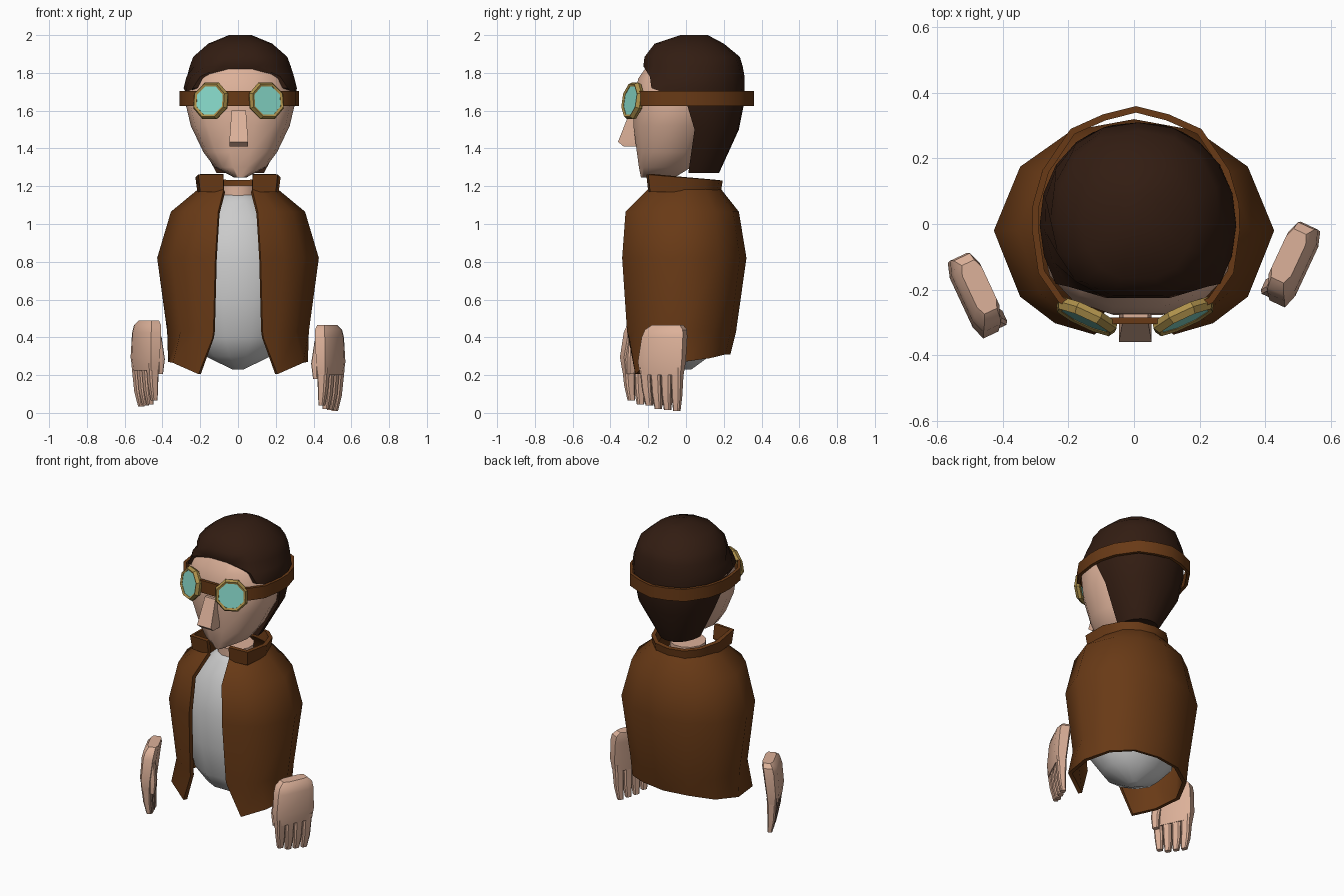
import bpy, bmesh, math
from mathutils import Matrix

if "Cube" in bpy.data.objects:
    bpy.data.objects.remove(bpy.data.objects["Cube"])


def material(name, rgb):
    m = bpy.data.materials.new(name)
    m.diffuse_color = (*rgb, 1)
    m.use_nodes = True
    m.node_tree.nodes["Principled BSDF"].inputs["Base Color"].default_value = m.diffuse_color
    return m


SKIN = material("skin", (0.72, 0.44, 0.32))
HAIR = material("dark_hair", (0.032, 0.012, 0.006))
LEATHER = material("leather", (0.14, 0.042, 0.008))
BRASS = material("brass", (0.42, 0.28, 0.07))
GLASS = material("glass", (0.24, 0.68, 0.58))


def ring(z, w, front, back, cx=0, n=12, p=1.0, a0=None):
    """Rounded cross-section; with a0 it is an arc (boxy in front only) leaving the front open."""
    cy, ry = (front + back) / 2, (back - front) / 2

    def power(v, e):
        return math.copysign(abs(v) ** e, v)
    if a0 is None:
        angles = [2 * math.pi * (i + 0.5) / n for i in range(n)]
        return [(cx + w * power(math.sin(a), p), cy - ry * power(math.cos(a), p), z) for a in angles]
    a, b = math.radians(a0), math.radians(360 - a0)
    angles = [a + (b - a) * i / (n - 1) for i in range(n)]
    return [(cx + w * power(math.sin(a), p if math.cos(a) > 0 else 0.9), cy - ry * math.cos(a), z)
            for a in angles]


def mirrored(half):
    """Half outline on +x, front to back, ending on x = 0; returns the full outline."""
    return half + [(-x, y, z) for x, y, z in reversed(half[:-1])]


def loft(bm, rows, closed=True, caps=True):
    """Skin cross-sections listed from bottom to top."""
    rows = [[bm.verts.new(c) for c in r] for r in rows]
    n = len(rows[0])
    for lo, hi in zip(rows, rows[1:]):
        for j in range(n if closed else n - 1):
            k = (j + 1) % n
            bm.faces.new((lo[j], lo[k], hi[k], hi[j]))
    if caps:
        bm.faces.new(rows[0][::-1])
        bm.faces.new(rows[-1])


def finish(name, bm, mat=None, thick=0, angle=35):
    me = bpy.data.meshes.new(name)
    bm.to_mesh(me)
    bm.free()
    ob = bpy.data.objects.new(name, me)
    bpy.context.collection.objects.link(ob)
    if mat:
        me.materials.append(mat)
    bpy.ops.object.select_all(action='DESELECT')
    ob.select_set(True)
    bpy.context.view_layer.objects.active = ob
    if thick:
        s = ob.modifiers.new("thickness", 'SOLIDIFY')
        s.thickness, s.offset = thick, -1
        bpy.ops.object.modifier_apply(modifier=s.name)
    bpy.ops.object.shade_smooth_by_angle(angle=math.radians(angle))
    return ob


def solid(name, rows, mat=None, **kw):
    bm = bmesh.new()
    loft(bm, rows)
    return finish(name, bm, mat, **kw)


def shell(name, rows, mat, thick, closed=False, angle=35):
    bm = bmesh.new()
    loft(bm, rows, closed, caps=False)
    return finish(name, bm, mat, thick, angle)


# Head: narrow chin, wide temples
HX = 0.012
solid("head", [ring(z, w, f, b, HX, 14, 0.85) for z, w, f, b in [
    (1.245, 0.03, -0.24, -0.06), (1.30, 0.135, -0.252, 0.03), (1.38, 0.195, -0.264, 0.08),
    (1.52, 0.262, -0.283, 0.15), (1.66, 0.295, -0.28, 0.2), (1.77, 0.265, -0.258, 0.2),
    (1.85, 0.19, -0.2, 0.15)]], SKIN, angle=50)

# Nose: wedge
solid("nose", [[(sx * w + 0.004, y, z) for sx, y in ((-1, f), (1, f), (1, -0.2), (-1, -0.2))]
               for z, w, f in [(1.41, 0.048, -0.33), (1.435, 0.05, -0.36), (1.60, 0.038, -0.295)]], SKIN)

# Neck: short stub, the head floats just above it
solid("neck", [ring(z, 0.11, -0.13, 0.09) for z in (1.1, 1.205)], SKIN)

# Hair: block behind the ears that closes over the forehead
solid("hair", [ring(z, w, f, b, HX, 15, 0.75, a0) for z, w, f, b, a0 in [
    (1.27, 0.125, -0.15, 0.175, 90), (1.50, 0.25, -0.19, 0.28, 90),
    (1.65, 0.295, -0.31, 0.31, 90), (1.72, 0.3, -0.3, 0.31, 52),
    (1.78, 0.287, -0.265, 0.31, 42), (1.835, 0.268, -0.235, 0.3, 15),
    (1.885, 0.25, -0.225, 0.285, 12), (1.955, 0.17, -0.17, 0.2, 12),
    (2.0, 0.06, -0.03, 0.115, 12)]], HAIR, angle=50)

# Goggle strap: closed band, pointed at the back
strap = [(0.09, -0.305), (0.235, -0.24), (0.298, -0.15), (0.317, -0.02), (0.315, 0.06),
         (0.285, 0.165), (0.2, 0.29), (0.1, 0.335), (0, 0.36)]
shell("goggle_strap", [[(x + 0.006, y, z) for x, y, z in mirrored([(x, y, h) for x, y in strap])]
                       for h in (1.625, 1.705)], LEATHER, 0.02, closed=True)

# Goggle rims and lenses, tipped slightly upward
for s, side in ((-1, "left"), (1, "right")):
    place = (Matrix.Translation((s * 0.148 + 0.003, -0.283, 1.652))
             @ Matrix.Rotation(s * math.radians(25), 4, 'Z')
             @ Matrix.Rotation(math.radians(81), 4, 'X')
             @ Matrix.Rotation(math.pi / 8, 4, 'Z'))
    bm = bmesh.new()
    profile = [(0.08, -0.018), (0.1, -0.018), (0.106, 0.0), (0.094, 0.02), (0.081, 0.014), (0.08, -0.018)]
    loft(bm, [[(r * math.cos(i * math.pi / 4), r * math.sin(i * math.pi / 4), h) for i in range(8)]
              for r, h in profile], caps=False)
    bmesh.ops.remove_doubles(bm, verts=bm.verts, dist=1e-5)
    bm.transform(place)
    finish(f"goggle_rim_{side}", bm, BRASS, angle=20)
    bm = bmesh.new()
    bmesh.ops.create_cone(bm, cap_ends=True, segments=8, radius1=0.084, radius2=0.084, depth=0.024)
    bm.transform(place)
    finish(f"goggle_lens_{side}", bm, GLASS)

# Shirt: rounded torso
solid("shirt", [ring(z, w, f, b) for z, w, f, b in [
    (0.23, 0.03, -0.05, 0.03), (0.30, 0.18, -0.18, 0.13), (0.40, 0.27, -0.24, 0.2),
    (0.60, 0.32, -0.27, 0.24), (0.82, 0.34, -0.275, 0.25), (1.02, 0.26, -0.225, 0.2),
    (1.12, 0.15, -0.155, 0.12), (1.165, 0.1, -0.12, 0.08)]], angle=60)

# Jacket: open-fronted shell scaled from one outline
outline = [(0.24, -0.3), (0.345, -0.22), (0.425, -0.02), (0.345, 0.175), (0.19, 0.285), (0, 0.32)]


def jacket_row(z, gap, w, front, back):
    half = [(gap, front, z)]
    for x, y in outline:
        half.append((x * w / 0.425, y * (front / -0.335 if y < 0 else back / 0.32), z))
    return half


hem = jacket_row(0.3, 0.135, 0.37, -0.3, 0.235)
hem_z = (0.395, 0.205, 0.265, 0.27, 0.29, 0.31, 0.31)
hem = [(x, y, z) for (x, y, _), z in zip(hem, hem_z)]
hem[2] = (0.345, -0.2, 0.265)
shell("jacket", [mirrored(r) for r in [
    hem, jacket_row(0.43, 0.13, 0.375, -0.312, 0.265), jacket_row(0.82, 0.12, 0.428, -0.338, 0.32),
    jacket_row(1.065, 0.105, 0.355, -0.32, 0.28), jacket_row(1.185, 0.075, 0.21, -0.2, 0.185)]],
    LEATHER, 0.025, angle=62)

# Collar: standing band
collar = [(0.075, -0.2), (0.2, -0.19), (0.215, -0.02), (0.17, 0.1), (0.1, 0.165), (0, 0.185)]
shell("collar", [mirrored([(x * k, y * k, 1.17 if k == 1 else 1.245 - 0.085 * y) for x, y in collar])
                 for k in (1, 1.05)], LEATHER, 0.025)

# Hands: flat palm, four fingers and a thumb, built once per side
for s, side, y, z in ((1, "right", -0.115, 0), (-1, "left", -0.21, 0.025)):
    bm = bmesh.new()

    def limb(rows):
        # each row: height, half thickness, half breadth, outward offset, forward/back offset
        loft(bm, [ring(h, t, u - b, u + b, v, 8, 0.5) for h, t, b, v, u in rows])

    limb([(0.2, 0.033, 0.122, 0.02, -0.005), (0.27, 0.042, 0.133, 0.02, -0.005),
          (0.4, 0.046, 0.125, 0.008, 0.005), (0.44, 0.044, 0.115, 0, 0.01), (0.465, 0.034, 0.085, -0.01, 0.015)])
    for i, tip in enumerate((0.04, 0.02, 0.015, 0.01)):
        u = -0.097 + i * 0.061
        limb([(tip, 0.015, 0.018, 0.005, u * 0.88), (tip + 0.08, 0.023, 0.026, 0.015, u * 0.94),
              (0.24, 0.032, 0.03, 0.02, u)])
    limb([(0.18, 0.016, 0.02, -0.018, -0.1), (0.26, 0.022, 0.028, -0.022, -0.098),
          (0.38, 0.022, 0.03, -0.01, -0.08)])
    bm.transform(Matrix.Translation((s * 0.475, y, z)) @ Matrix.Diagonal((s, 1, 1, 1))
                 @ Matrix.Rotation(math.radians(-25), 4, 'Z'))
    if s < 0:
        bmesh.ops.reverse_faces(bm, faces=bm.faces)
    finish(f"hand_{side}", bm, SKIN)
